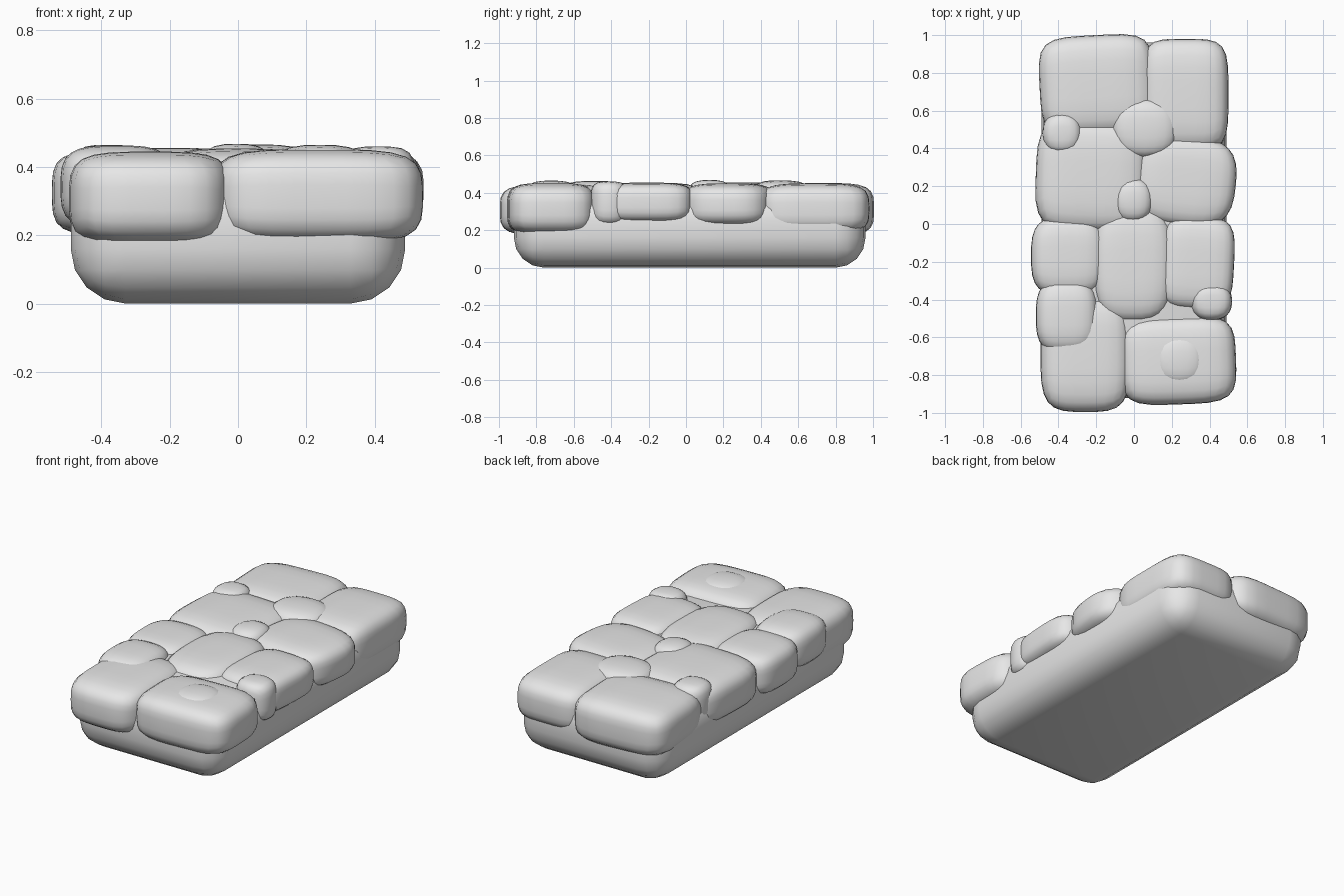
import bpy
import bmesh
from math import radians
from mathutils import Matrix, Vector

cube = bpy.data.objects.get("Cube")
if cube:
    bpy.data.objects.remove(cube, do_unlink=True)

stone_grey = bpy.data.materials.new("stone_grey")
stone_grey.use_nodes = True
GREY = (0.8, 0.8, 0.8, 1)
stone_grey.diffuse_color = GREY
stone_grey.node_tree.nodes["Principled BSDF"].inputs["Base Color"].default_value = GREY


def add_object(name, bm):
    mesh = bpy.data.meshes.new(name)
    bm.to_mesh(mesh)
    bm.free()
    mesh.materials.append(stone_grey)
    for face in mesh.polygons:
        face.use_smooth = True
    obj = bpy.data.objects.new(name, mesh)
    bpy.context.collection.objects.link(obj)
    return obj


def stone(name, x, y, z, turn=0, plan=4, side=4, cuts=7):
    """Rounded block filling the given x, y and z ranges."""
    bm = bmesh.new()
    bmesh.ops.create_cube(bm, size=2)
    bmesh.ops.subdivide_edges(bm, edges=bm.edges[:], cuts=cuts, use_grid_fill=True)
    for v in bm.verts:
        around = (abs(v.co.x) ** plan + abs(v.co.y) ** plan) ** (1 / plan)
        v.co /= (around ** side + abs(v.co.z) ** side) ** (1 / side)
    ranges = (x, y, z)
    size = Vector([(b - a) / 2 for a, b in ranges])
    centre = Vector([(a + b) / 2 for a, b in ranges])
    bm.transform(Matrix.Translation(centre)
                 @ Matrix.Rotation(radians(turn), 4, "Z")
                 @ Matrix.Diagonal(size).to_4x4())
    return add_object(name, bm)


def pebble(name, x, y, z, side=3):
    return stone(name, x, y, z, plan=2.3, side=side, cuts=5)


# Slab under the stones
bm = bmesh.new()
bmesh.ops.create_cube(bm, size=1)
bm.transform(Matrix.Translation((0, 0.02, 0.205)) @ Matrix.Diagonal((0.98, 1.88, 0.41, 1)))
bmesh.ops.bevel(bm, geom=bm.edges[:], offset=0.16, segments=4, profile=0.5,
                affect="EDGES", clamp_overlap=True)
add_object("base_slab", bm)

# Large paving stones, back to front
stone("back_right_stone", (-0.5, 0.11), (0.47, 1.0), (0.17, 0.452), 3, plan=4.5)
stone("back_left_stone", (0.04, 0.5), (0.39, 0.98), (0.18, 0.45), 0, plan=4.5)
stone("middle_right_stone", (-0.52, 0.07), (-0.04, 0.55), (0.19, 0.456), -2)
stone("middle_left_stone", (0.0, 0.54), (-0.01, 0.47), (0.22, 0.45), -6, plan=3)
stone("side_right_stone", (-0.545, -0.15), (-0.38, 0.04), (0.2, 0.448), 0, plan=3.2)
stone("centre_stone", (-0.22, 0.21), (-0.52, 0.1), (0.2, 0.454), 0, plan=3)
stone("side_left_stone", (0.14, 0.53), (-0.45, 0.04), (0.24, 0.453), -3, plan=4)
stone("front_right_stone", (-0.495, -0.02), (-0.995, -0.38), (0.17, 0.445), 0, plan=3.8)
stone("front_left_stone", (-0.075, 0.54), (-0.955, -0.49), (0.175, 0.452), 2, plan=4.2)

# Smaller stones wedged between them
stone("oval_stone", (-0.52, -0.19), (-0.685, -0.29), (0.22, 0.463), 0, plan=3, side=3.5)
pebble("back_pebble", (-0.485, -0.275), (0.37, 0.59), (0.24, 0.465), side=4)
pebble("side_pebble", (0.3, 0.52), (-0.51, -0.31), (0.23, 0.46), side=4)
pebble("flat_back_pebble", (-0.12, 0.235), (0.35, 0.665), (0.3, 0.466))
pebble("centre_pebble", (-0.11, 0.1), (0.01, 0.245), (0.3, 0.468))
pebble("front_pebble", (0.1, 0.38), (-0.86, -0.58), (0.3, 0.465))
